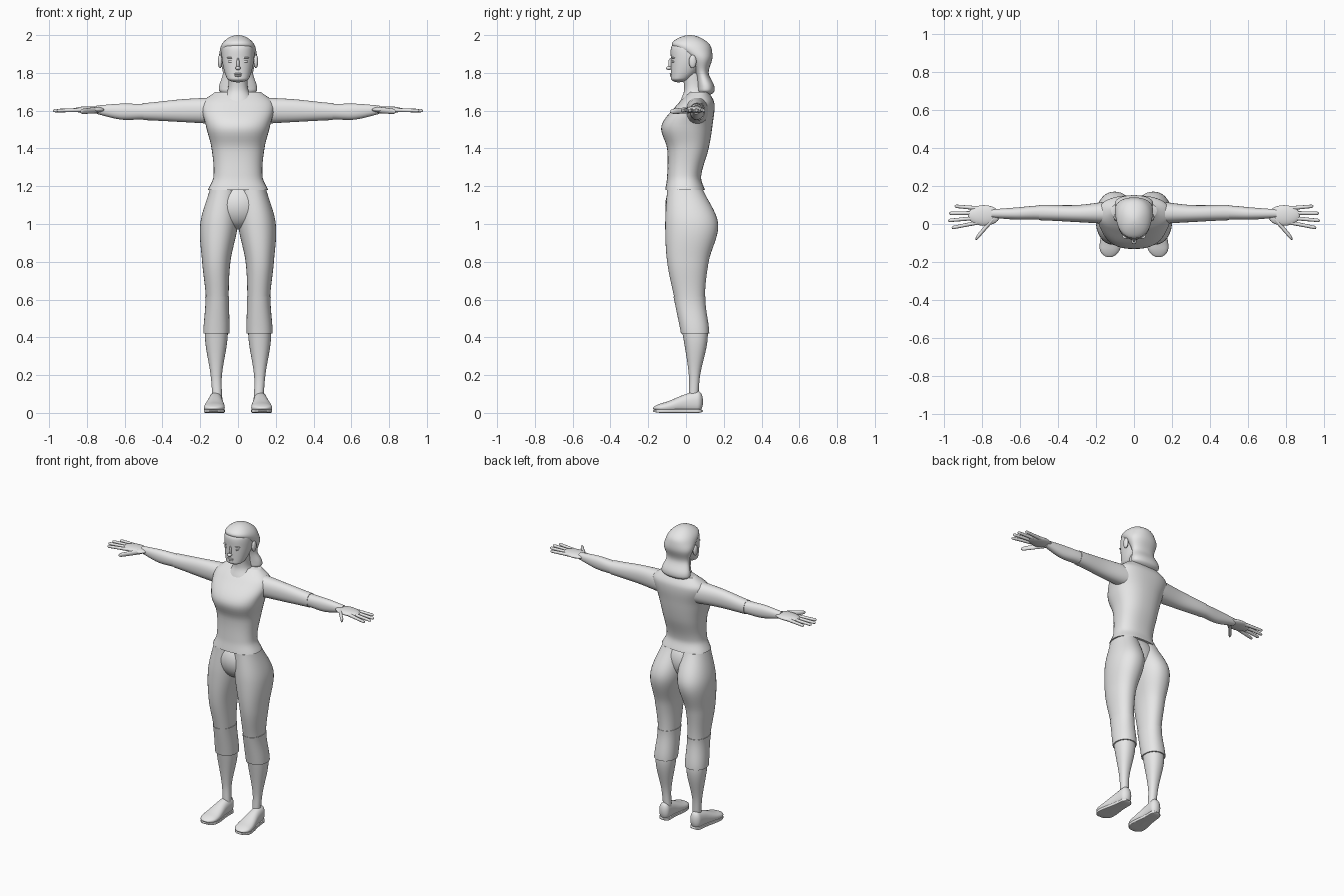
import bpy, bmesh, math
from mathutils import Vector

default = bpy.data.objects.get("Cube")
if default:
    bpy.data.objects.remove(default)

grey = bpy.data.materials.new("plain_grey")
grey.use_nodes = True
grey.diffuse_color = (.8, .8, .8, 1)
grey.node_tree.nodes["Principled BSDF"].inputs["Base Color"].default_value = grey.diffuse_color


def finish(name, bm, mirror):
    """Turn a bmesh into a smooth shaded object, mirrored for paired parts."""
    bmesh.ops.recalc_face_normals(bm, faces=bm.faces)
    mesh = bpy.data.meshes.new(name)
    bm.to_mesh(mesh)
    bm.free()
    mesh.materials.append(grey)
    obj = bpy.data.objects.new(name, mesh)
    bpy.context.collection.objects.link(obj)
    bpy.ops.object.select_all(action='DESELECT')
    obj.select_set(True)
    bpy.context.view_layer.objects.active = obj
    bpy.ops.object.shade_smooth_by_angle(angle=math.radians(45))
    if mirror:
        modifier = obj.modifiers.new("mirror", 'MIRROR')
        modifier.use_mirror_merge = False


def section(rows, position):
    """Spline through the rows, giving the section at any position along them."""
    last = len(rows) - 1
    i = 0
    while i < last - 1 and rows[i + 1][0] < position:
        i += 1
    before, start, end, after = rows[max(i - 1, 0)], rows[i], rows[i + 1], rows[min(i + 2, last)]
    span = end[0] - start[0]
    t = (position - start[0]) / span
    ease = t * t * (3 - 2 * t)
    values = []
    for p, q, r, w in zip(before[1:], start[1:], end[1:], after[1:]):
        slope_in = (r - p) * span / (end[0] - before[0])
        slope_out = (w - q) * span / (after[0] - start[0])
        bend = slope_in * (1 - t) - slope_out * t
        values.append(q + (r - q) * ease + bend * t * (1 - t))
    return values


def rounding(distance, length):
    """Scale of a section at some distance inside a domed end."""
    distance = max(distance, 0)
    if distance >= length:
        return 1
    return max(math.sqrt(1 - (1 - distance / length) ** 2), .05)


def signed_power(value, exponent):
    return math.copysign(abs(value) ** exponent, value)


def loft(name, axis, rows, start=None, end=None, swell=0, domes=(0, 0),
         power=2.2, sides=40, count=40, mirror=False):
    """Skin rounded sections; a row is position, then low and high on the other two axes."""
    start = rows[0][0] if start is None else start
    end = rows[-1][0] if end is None else end
    bm = bmesh.new()
    rings = []
    for i in range(count + 1):
        along = (1 - math.cos(math.pi * i / count)) / 2
        pos = start + (end - start) * along
        a_low, a_high, b_low, b_high = section(rows, pos)
        scale = rounding(pos - start, domes[0]) * rounding(end - pos, domes[1])
        a_mid, b_mid = (a_low + a_high) / 2, (b_low + b_high) / 2
        a_half = ((a_high - a_low) / 2 + swell) * scale
        b_half = ((b_high - b_low) / 2 + swell) * scale
        ring = []
        for k in range(sides):
            angle = math.tau * k / sides
            a = a_mid + a_half * signed_power(math.cos(angle), 2 / power)
            b = b_mid + b_half * signed_power(math.sin(angle), 2 / power)
            corner = {"x": (pos, a, b), "y": (a, pos, b), "z": (a, b, pos)}[axis]
            ring.append(bm.verts.new(corner))
        rings.append(ring)
    for low, high in zip(rings, rings[1:]):
        for k in range(sides):
            n = (k + 1) % sides
            bm.faces.new((low[k], low[n], high[n], high[k]))
    bm.faces.new(rings[0])
    bm.faces.new(rings[-1])
    finish(name, bm, mirror)


def column(name, rows, **options):
    """Upright loft about the middle; a row is height, half width, front, back."""
    loft(name, "z", [(z, -w, w, front, back) for z, w, front, back in rows], **options)


def ball(name, centre, radii, mirror=False):
    """Ellipsoid for small rounded forms."""
    bm = bmesh.new()
    bmesh.ops.create_uvsphere(bm, u_segments=24, v_segments=16, radius=1)
    bmesh.ops.scale(bm, vec=radii, verts=bm.verts)
    bmesh.ops.translate(bm, vec=centre, verts=bm.verts)
    finish(name, bm, mirror)


def finger(name, root, tip, radius):
    """Slightly tapered digit with a rounded tip."""
    rows = []
    for point, r in ((Vector(root), radius), (Vector(tip), radius * .8)):
        rows.append((point.x, point.y - r, point.y + r, point.z - r, point.z + r))
    loft(name, "x", rows, domes=(0, radius), power=2, sides=12, count=12, mirror=True)


# Shirt and neck
column("shirt", [
    (1.18, .16, -.11, .1), (1.25, .13, -.1, .08), (1.4, .14, -.1, .12),
    (1.52, .17, -.13, .14), (1.64, .19, -.04, .15), (1.7, .12, .02, .12)], power=2.4)
column("neck", [(1.65, .09, -.03, .12), (1.71, .055, -.01, .1), (1.8, .05, -.02, .08)])

# Head, with hair swept back into a low gathered tail
column("head", [
    (1.75, .05, -.08, 0), (1.8, .07, -.08, .06), (1.87, .085, -.08, .11),
    (1.93, .085, -.08, .12), (1.99, .07, -.06, .1)], domes=(.02, .06))
column("hair", [
    (1.68, .1, .06, .15), (1.73, .1, .06, .15), (1.8, .08, .05, .12),
    (1.88, .1, .01, .14), (1.95, .09, -.08, .13), (2, .08, -.07, .11)], domes=(.03, .07))

# Facial features
ball("nose_tip", (0, -.09, 1.825), (.014, .016, .01))
ball("nose_bridge", (0, -.08, 1.85), (.008, .014, .03))
ball("upper_lip", (0, -.077, 1.795), (.022, .01, .005))
ball("lower_lip", (0, -.076, 1.785), (.018, .01, .006))
ball("eye", (.036, -.063, 1.86), (.017, .012, .008), mirror=True)
ball("brow", (.038, -.066, 1.88), (.024, .012, .004), mirror=True)
ball("ear", (.095, .035, 1.86), (.012, .02, .035), mirror=True)

# Arms: the sleeve and the slimmer forearm share one profile
arm = [
    (.13, 0, .12, 1.53, 1.67), (.3, .01, .1, 1.54, 1.66), (.5, .02, .1, 1.55, 1.64),
    (.62, .02, .09, 1.55, 1.64), (.75, .03, .08, 1.58, 1.63)]
loft("sleeve", "x", arm, end=.5, mirror=True)
loft("forearm", "x", arm, start=.47, swell=-.003, mirror=True)

# Hands
ball("palm", (.79, .045, 1.605), (.085, .054, .018), mirror=True)
reach = {"index": .96, "middle": .98, "ring": .975, "little": .945}
for i, (label, x) in enumerate(reach.items()):
    finger(label + "_finger", (.81, .01 + i * .024, 1.604), (x, -.02 + i * .038, 1.6), .011)
finger("thumb", (.74, .03, 1.604), (.835, -.08, 1.595), .017)

# Legs: trousers, knee cuffs and shins share one profile
leg = [
    (.08, .08, .14, .01, .07), (.2, .08, .15, .01, .08), (.4, .05, .18, -.02, .12),
    (.6, .05, .17, -.06, .1), (.8, .04, .19, -.1, .12), (1, 0, .2, -.11, .17),
    (1.18, 0, .15, -.1, .09)]
loft("trouser_leg", "z", leg, start=.61, mirror=True)
loft("knee_cuff", "z", leg, start=.42, end=.615, swell=.003, mirror=True)
loft("shin", "z", leg, end=.45, swell=-.005, mirror=True)
ball("pelvis", (0, 0, 1.1), (.15, .11, .13))

# Shoes: the flat sole follows the outline of the upper
shoe = [
    (-.175, .08, .18, .01, .04), (-.1, .07, .18, 0, .06),
    (0, .08, .16, 0, .1), (.09, .08, .15, 0, .12)]
sole = [(y, inner, outer, 0, .02) for y, inner, outer, low, high in shoe]
loft("shoe", "y", shoe, domes=(.05, .03), mirror=True)
loft("sole", "y", sole, domes=(.05, .03), power=8, mirror=True)
